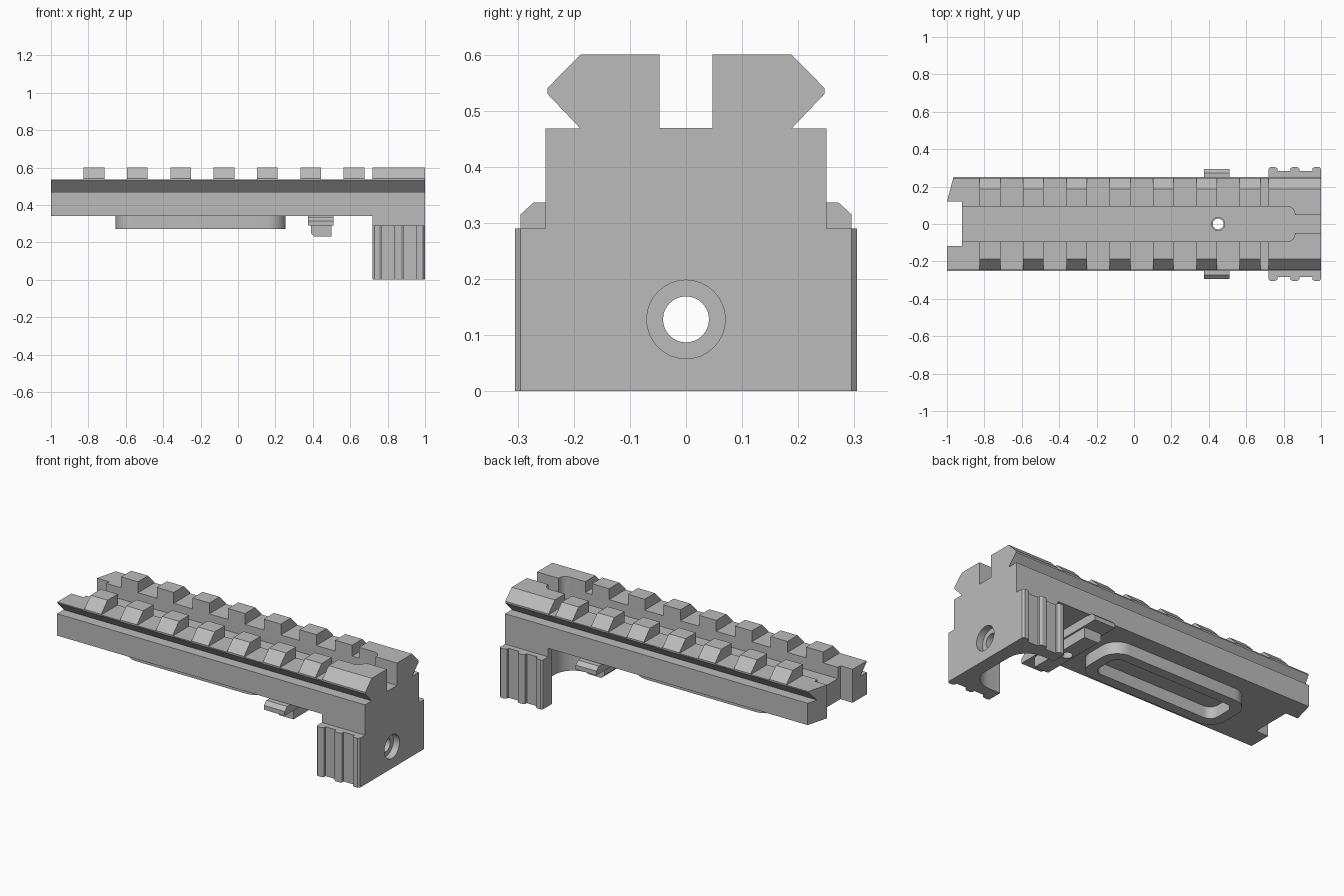
import bpy
import bmesh
from math import cos, sin, pi

cube = bpy.data.objects.get("Cube")
if cube:
    bpy.data.objects.remove(cube, do_unlink=True)

grey = bpy.data.materials.new("plain_grey")
grey.use_nodes = True
colour = (0.5, 0.5, 0.5, 1)
grey.diffuse_color = colour
grey.node_tree.nodes["Principled BSDF"].inputs["Base Color"].default_value = colour

# How a 2D profile point and a depth become a 3D point, per extrusion axis
PLACE = {
    "x": lambda a, b, d: (d, a, b),
    "y": lambda a, b, d: (a, d, b),
    "z": lambda a, b, d: (a, b, d),
}


def prism(name, points, axis, start, end):
    bm = bmesh.new()
    rings = [[bm.verts.new(PLACE[axis](a, b, d)) for a, b in points] for d in (start, end)]
    low, high = rings
    bm.faces.new(low)
    bm.faces.new(high)
    for i in range(len(points)):
        j = (i + 1) % len(points)
        bm.faces.new((low[i], low[j], high[j], high[i]))
    bmesh.ops.recalc_face_normals(bm, faces=bm.faces)
    mesh = bpy.data.meshes.new(name)
    bm.to_mesh(mesh)
    bm.free()
    mesh.materials.append(grey)
    obj = bpy.data.objects.new(name, mesh)
    bpy.context.collection.objects.link(obj)
    return obj


def rect(a0, a1, b0, b1):
    return [(a0, b0), (a1, b0), (a1, b1), (a0, b1)]


def arc(a, b, r, start, end, steps=8):
    angles = [(start + (end - start) * i / steps) * pi / 180 for i in range(steps + 1)]
    return [(a + r * cos(t), b + r * sin(t)) for t in angles]


def circle(a, b, r):
    return arc(a, b, r, 0, 360, 32)[:-1]


def round_rect(a0, a1, b0, b1, r):
    return (arc(a1 - r, b1 - r, r, 0, 90) + arc(a0 + r, b1 - r, r, 90, 180)
            + arc(a0 + r, b0 + r, r, 180, 270) + arc(a1 - r, b0 + r, r, 270, 360))


def mirrored(half):
    """Close a half profile listed on the positive second coordinate."""
    return half + [(a, -b) for a, b in reversed(half)]


def boolean(obj, other, operation="DIFFERENCE"):
    other.hide_render = True
    mod = obj.modifiers.new("boolean", "BOOLEAN")
    mod.operation = operation
    mod.solver = "EXACT"
    mod.object = other
    bpy.context.view_layer.objects.active = obj
    bpy.ops.object.modifier_apply(modifier=mod.name)
    bpy.data.objects.remove(other, do_unlink=True)


# Rail: one constant section along the whole length
half_section = [(0.25, 0.34), (0.25, 0.468), (0.188, 0.468),
                (0.247, 0.53), (0.247, 0.54), (0.188, 0.6)]
section = half_section + [(-y, z) for y, z in reversed(half_section)]
rail = prism("accessory_rail", section, "x", -1, 1)

# Cross slots between the teeth
teeth = [-0.77 + 0.2317 * i for i in range(7)]
edges = [-1.1] + [x + side for x in teeth for side in (-0.055, 0.055)] + [0.72]
for left, right in zip(edges[::2], edges[1::2]):
    boolean(rail, prism("slot_cutter", rect(left, right, -0.4, 0.4), "z", 0.536, 0.7))

# Lengthwise channel with a rounded neck, end notch and slanted corner
channel = mirrored([(-1.1, 0.094)] + arc(0.82, 0.054, 0.04, 90, 0) + [(0.86, 0.047), (1.1, 0.047)])
boolean(rail, prism("channel_cutter", channel, "z", 0.469, 0.7))
boolean(rail, prism("notch_cutter", rect(-1.1, -0.92, -0.118, 0.12), "z", 0.2, 0.7))
boolean(rail, prism("corner_cutter", [(-1, 0.12), (-0.96, 0.27), (-1.1, 0.27), (-1.1, 0.12)],
                    "z", 0.2, 0.7))
boolean(rail, prism("bolt_cutter", circle(0.45, 0, 0.035), "z", 0.2, 0.7))

# End block: U-shaped in plan, with three vertical ribs on each side
outer = [(1, 0.295), (0.99, 0.305)]
for x in (0.978, 0.86, 0.742):
    rib = [(x + 0.024, 0.283), (x + 0.024, 0.297), (x + 0.012, 0.305),
           (x - 0.012, 0.305), (x - 0.024, 0.297), (x - 0.024, 0.283)]
    outer += rib[3:] if x > 0.9 else rib
outer[-1] = (0.72, 0.283)
outer[-2] = (0.72, 0.297)
block = prism("end_block", mirrored(outer), "z", 0, 0.29)
boolean(block, prism("block_top", rect(0.72, 1, -0.25, 0.25), "z", 0.2, 0.345), "UNION")
pocket = mirrored([(0.6, 0.215)] + arc(0.8, 0.095, 0.12, 90, 0))
boolean(block, prism("pocket_cutter", pocket, "z", -0.1, 0.34))
boolean(block, prism("hole_cutter", circle(0, 0.128, 0.041), "x", 0.8, 1.1))
boolean(block, prism("counterbore_cutter", circle(0, 0.128, 0.07), "x", 0.96, 1.1))

# Raised rounded rim under the rail
rim = prism("underside_rim", round_rect(-0.655, 0.255, -0.15, 0.15, 0.1), "z", 0.27, 0.345)
boolean(rim, prism("rim_cutter", round_rect(-0.595, 0.195, -0.09, 0.09, 0.05), "z", 0.2, 0.339))

# Clamp crossbar with chamfered ends, and the lug beneath it
bar_half = [(0.295, 0.29), (0.295, 0.315), (0.272, 0.336), (0.24, 0.336), (0.24, 0.342)]
bar = prism("clamp_bar", bar_half + [(-y, z) for y, z in reversed(bar_half)], "x", 0.375, 0.51)
lug_profile = [(0.39, 0.3), (0.39, 0.25), (0.41, 0.23), (0.5, 0.23), (0.5, 0.3)]
lug = prism("clamp_lug", lug_profile, "y", -0.2, 0.2)
for part in (bar, lug):
    boolean(part, prism("bolt_cutter", circle(0.45, 0, 0.029), "z", 0.1, 0.5))

# Smooth the round walls, keep the machined edges crisp
bpy.ops.object.select_all(action="DESELECT")
for part in (rail, block, rim, bar, lug):
    part.select_set(True)
bpy.context.view_layer.objects.active = rail
bpy.ops.object.shade_smooth_by_angle(angle=pi / 6)
